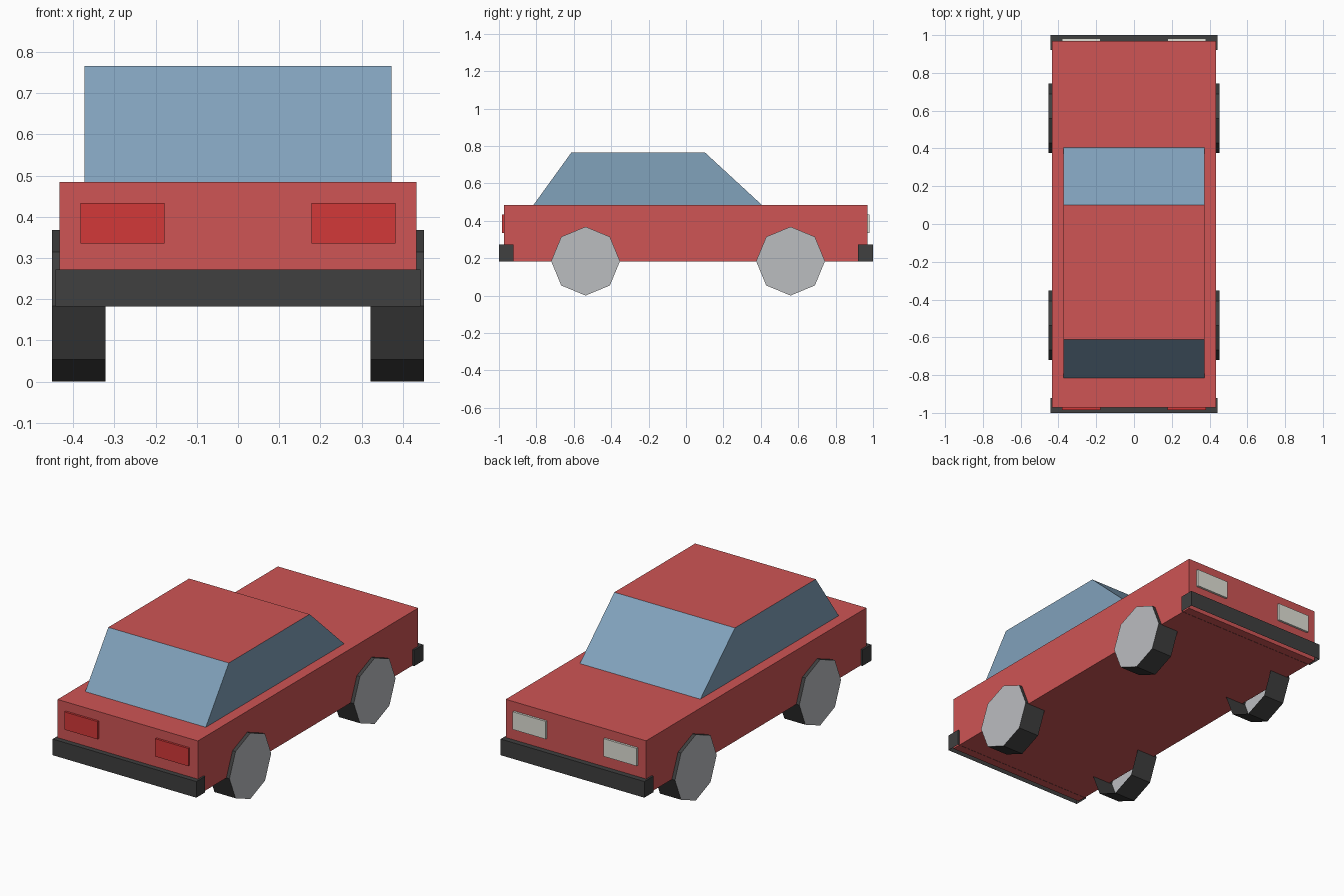
import bpy, bmesh, math
from mathutils import Matrix, Vector

if "Cube" in bpy.data.objects:
    bpy.data.objects.remove(bpy.data.objects["Cube"])


def material(name, rgb):
    m = bpy.data.materials.new(name)
    m.diffuse_color = (*rgb, 1)
    m.use_nodes = True
    m.node_tree.nodes["Principled BSDF"].inputs["Base Color"].default_value = m.diffuse_color
    return m


RED = material("red_paint", (0.62, 0.09, 0.09))
GLASS = material("blue_glass", (0.22, 0.36, 0.50))
RUBBER = material("dark_rubber", (0.05, 0.05, 0.05))
HUB = material("light_metal", (0.50, 0.51, 0.53))
LAMP = material("headlight_white", (0.75, 0.75, 0.68))
TAIL = material("taillight_red", (0.65, 0.04, 0.04))


def finish(name, bm, *mats):
    me = bpy.data.meshes.new(name)
    bm.to_mesh(me)
    bm.free()
    for m in mats:
        me.materials.append(m)
    ob = bpy.data.objects.new(name, me)
    bpy.context.collection.objects.link(ob)
    return ob


def box(name, lo, hi, mat, open_bottom=False):
    lo, hi = Vector(lo), Vector(hi)
    bm = bmesh.new()
    bmesh.ops.create_cube(bm, size=1)
    bmesh.ops.scale(bm, vec=hi - lo, verts=bm.verts)
    bmesh.ops.translate(bm, vec=(lo + hi) / 2, verts=bm.verts)
    bm.normal_update()
    if open_bottom:
        bottom = [f for f in bm.faces if f.normal.z < -0.9]
        bmesh.ops.delete(bm, geom=bottom, context='FACES_ONLY')
    return finish(name, bm, mat)


def wheel(name, side, y):
    # octagonal tyre with a light outer disc, open on the inner side
    bm = bmesh.new()
    bmesh.ops.create_cone(bm, cap_ends=True, segments=8,
                          radius1=0.184, radius2=0.184, depth=0.13)
    turn = Matrix.Rotation(side * math.pi / 2, 4, 'Y')
    place = Matrix.Translation((side * 0.387, y, 0.184))
    bmesh.ops.transform(bm, matrix=place @ turn, verts=bm.verts)
    bm.normal_update()
    for f in bm.faces:
        f.material_index = 1 if f.normal.x * side > 0.9 else 0
    inner = [f for f in bm.faces if f.normal.x * side < -0.9]
    bmesh.ops.delete(bm, geom=inner, context='FACES_ONLY')
    return finish(name, bm, RUBBER, HUB)


# Body
box("body", (-0.433, -0.972, 0.183), (0.433, 0.97, 0.485), RED)

# Cabin: side profile extruded across the car, roof painted red
bm = bmesh.new()
profile = [(-0.815, 0.485), (0.405, 0.485), (0.10, 0.766), (-0.612, 0.766)]
side_face = bm.faces.new([bm.verts.new((-0.372, y, z)) for y, z in profile])
new = bmesh.ops.extrude_face_region(bm, geom=[side_face], use_keep_orig=True)["geom"]
bmesh.ops.translate(bm, vec=(0.744, 0, 0),
                    verts=[v for v in new if isinstance(v, bmesh.types.BMVert)])
bmesh.ops.recalc_face_normals(bm, faces=bm.faces)
for f in bm.faces:
    f.material_index = 1 if f.normal.z > 0.9 else 0
bmesh.ops.delete(bm, geom=[f for f in bm.faces if f.normal.z < -0.9],
                 context='FACES_ONLY')
finish("cabin", bm, GLASS, RED)

# Bumpers, open underneath
box("front_bumper", (-0.443, -1.0, 0.182), (0.443, -0.922, 0.272), RUBBER, True)
box("rear_bumper", (-0.443, 0.92, 0.182), (0.443, 1.0, 0.272), RUBBER, True)

# Lights and wheels on both sides
for side, label in ((-1, "left"), (1, "right")):
    x0, x1 = sorted((side * 0.178, side * 0.382))
    box(f"{label}_red_light", (x0, -0.984, 0.335), (x1, -0.96, 0.434), TAIL)
    box(f"{label}_white_light", (x0, 0.96, 0.335), (x1, 0.982, 0.434), LAMP)
    wheel(f"{label}_front_wheel", side, -0.537)
    wheel(f"{label}_rear_wheel", side, 0.559)
